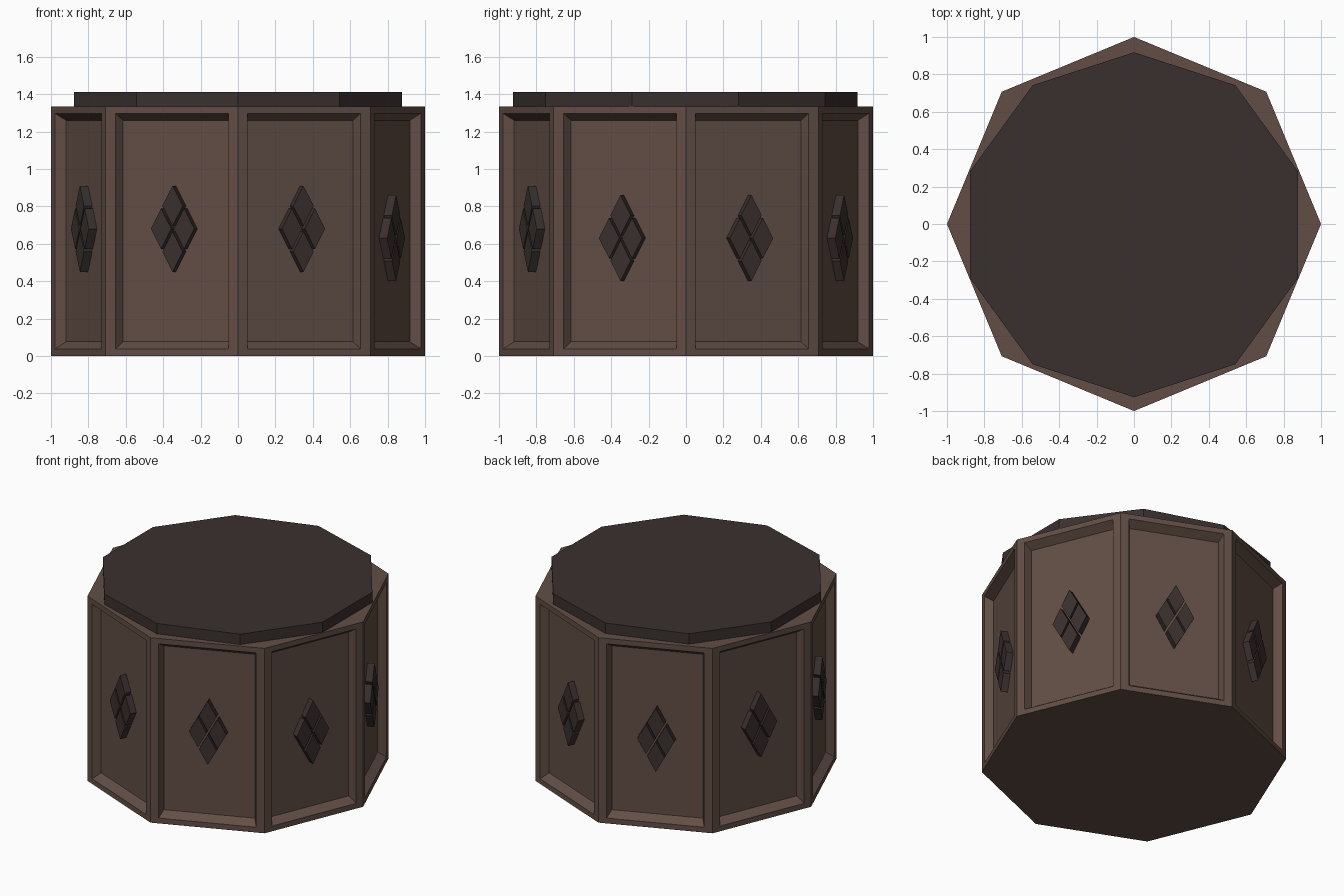
import bpy, bmesh
from math import pi, radians, cos, sin
from mathutils import Matrix, Vector

if "Cube" in bpy.data.objects:
    bpy.data.objects.remove(bpy.data.objects["Cube"])

BODY_H = 1.335
APOTHEM = cos(pi / 8)


def material(name, color):
    m = bpy.data.materials.new(name)
    m.diffuse_color = (*color, 1)
    m.use_nodes = True
    m.node_tree.nodes["Principled BSDF"].inputs["Base Color"].default_value = m.diffuse_color
    return m


brown = material("brown_wood", (0.12, 0.076, 0.06))
dark = material("dark_wood", (0.042, 0.03, 0.027))


def finish(bm, name, mat):
    bmesh.ops.recalc_face_normals(bm, faces=bm.faces)
    mesh = bpy.data.meshes.new(name)
    bm.to_mesh(mesh)
    bm.free()
    mesh.materials.append(mat)
    ob = bpy.data.objects.new(name, mesh)
    bpy.context.collection.objects.link(ob)
    return ob


def prism(bm, sides, radius, z0, z1, start, center_y=0):
    ring = [bm.verts.new((radius * cos(start + 2 * pi * i / sides),
                          center_y + radius * sin(start + 2 * pi * i / sides), z0))
            for i in range(sides)]
    base = bm.faces.new(ring)
    top = bmesh.ops.extrude_face_region(bm, geom=[base], use_keep_orig=True)["geom"]
    for v in top:
        if isinstance(v, bmesh.types.BMVert):
            v.co.z = z1


def step_face(bm, face, margin_side, margin_z, depth):
    # new inner face with separate side and height margins, pushed inwards
    n = face.normal.copy()
    c = face.calc_center_median()
    t = Vector((-n.y, n.x, 0))
    inner = bmesh.ops.extrude_discrete_faces(bm, faces=[face])["faces"][0]
    for v in inner.verts:
        d = v.co - c
        v.co -= t * (margin_side if d.dot(t) > 0 else -margin_side)
        v.co.z -= margin_z if d.z > 0 else -margin_z
        v.co -= n * depth
    inner.normal_update()
    return inner


# Octagonal body with recessed panels
bm = bmesh.new()
prism(bm, 8, 1.0, 0, BODY_H, 0)
bmesh.ops.recalc_face_normals(bm, faces=bm.faces)
bm.normal_update()
for f in [f for f in bm.faces if abs(f.normal.z) < 0.5]:
    frame = step_face(bm, f, 0.056, 0.038, 0)
    step_face(bm, frame, 0.022, 0.038, 0.056)
finish(bm, "body", brown)

# Ten-sided lid
bm = bmesh.new()
prism(bm, 10, 0.922, BODY_H - 0.01, 1.41, pi / 2, -0.004)
finish(bm, "lid", dark)

# Diamond ornaments: four small diamonds per panel
HALF_W, HALF_H = 0.125, 0.23
for k in range(8):
    ang = 22.5 + 45 * k
    z = 0.68 if 150 < ang < 300 else 0.63
    bm = bmesh.new()
    for dx, dz in ((1, 0), (-1, 0), (0, 1), (0, -1)):
        cx, cz = dx * HALF_W * 0.53, dz * HALF_H * 0.53
        w, h = HALF_W * 0.47, HALF_H * 0.47
        pts = [(cx + w, cz), (cx, cz + h), (cx - w, cz), (cx, cz - h)]
        f = bm.faces.new([bm.verts.new((0.86, x, y)) for x, y in pts])
        new = bmesh.ops.extrude_face_region(bm, geom=[f], use_keep_orig=True)["geom"]
        for v in new:
            if isinstance(v, bmesh.types.BMVert):
                v.co.x = 0.915
    bm.transform(Matrix.Translation((0, 0, z)) @ Matrix.Rotation(radians(ang), 4, 'Z'))
    finish(bm, f"diamond_ornament_{k + 1}", dark)
